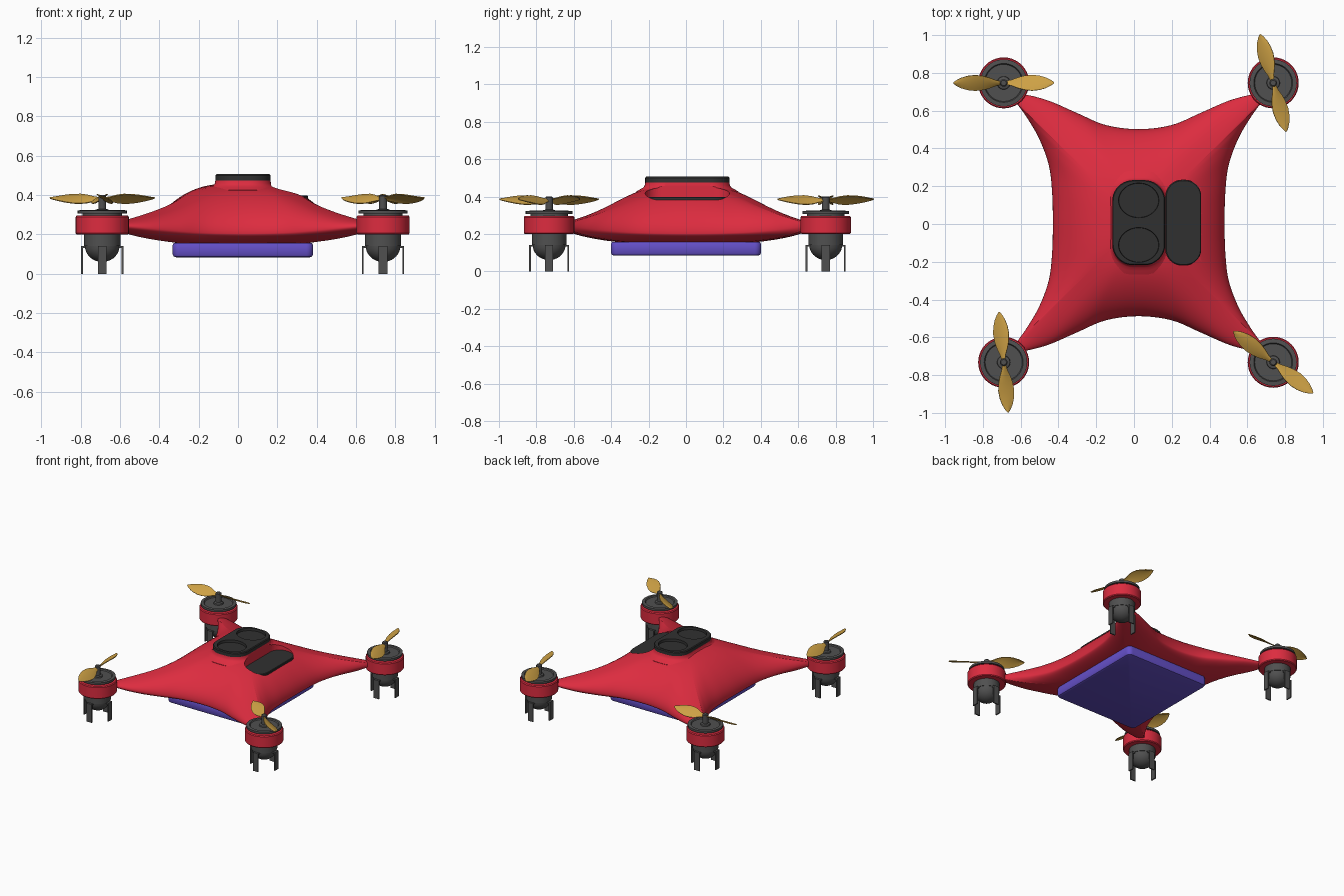
import bpy, math
from math import sin, cos, pi, radians
from mathutils import Vector

if "Cube" in bpy.data.objects:
    bpy.data.objects.remove(bpy.data.objects["Cube"])

CX, CY = 0.025, 0.007


def material(name, rgb):
    m = bpy.data.materials.new(name)
    m.diffuse_color = (*rgb, 1)
    m.use_nodes = True
    m.node_tree.nodes["Principled BSDF"].inputs["Base Color"].default_value = m.diffuse_color
    return m


RED = material("red_shell", (0.72, 0.025, 0.05))
GOLD = material("gold_blade", (0.62, 0.36, 0.06))
PURPLE = material("purple_plate", (0.13, 0.08, 0.58))
DARK = material("dark_trim", (0.03, 0.03, 0.03))
GREY = material("motor_grey", (0.08, 0.08, 0.08))


def make(name, verts, faces, mat):
    me = bpy.data.meshes.new(name)
    me.from_pydata(verts, [], faces)
    me.materials.append(mat)
    ob = bpy.data.objects.new(name, me)
    bpy.context.collection.objects.link(ob)
    return ob


def smooth(ob, angle=35):
    bpy.ops.object.select_all(action='DESELECT')
    ob.select_set(True)
    bpy.context.view_layer.objects.active = ob
    for m in list(ob.modifiers):
        bpy.ops.object.modifier_apply(modifier=m.name)
    bpy.ops.object.shade_smooth_by_angle(angle=radians(angle))
    return ob


def loft(name, rings, mat):
    """Skin counter-clockwise rings listed bottom to top, capped at both ends."""
    n = len(rings[0])
    faces = [tuple(reversed(range(n)))]
    for k in range(len(rings) - 1):
        for i in range(n):
            j = (i + 1) % n
            faces.append((k*n + i, k*n + j, (k+1)*n + j, (k+1)*n + i))
    faces.append(tuple(range((len(rings)-1)*n, len(rings)*n)))
    return make(name, [p for r in rings for p in r], faces, mat)


def lathe(name, profile, x, y, mat, n=40, sy=1.0):
    rings = [[(x + r*cos(2*pi*i/n), y + r*sy*sin(2*pi*i/n), z) for i in range(n)]
             for r, z in profile]
    return loft(name, rings, mat)


def slab(name, x, y, hx, hy, rad, levels, mat, seg=10):
    """Rounded rectangle lofted through (outset, z) levels."""
    rings = []
    for off, z in levels:
        ring = []
        for q, (sx, sy) in enumerate([(1, 1), (-1, 1), (-1, -1), (1, -1)]):
            for i in range(seg + 1):
                a = pi/2 * (q + i/seg)
                ring.append((x + sx*(hx - rad) + (rad + off)*cos(a),
                             y + sy*(hy - rad) + (rad + off)*sin(a), z))
        rings.append(ring)
    return loft(name, rings, mat)


def cut(ob, cutter):
    m = ob.modifiers.new("cut", 'BOOLEAN')
    m.operation = 'DIFFERENCE'
    m.object = cutter
    m.solver = 'EXACT'
    cutter.hide_render = True
    cutter.hide_set(True)


# Four-armed body: one quadrant of the outline, mirrored and splined
quad = [(.455, 0), (.458, .15), (.475, .3), (.525, .44), (.588, .55), (.635, .617),
        (.662, .652), (.65, .675), (.6, .678), (.475, .645), (.325, .58), (.175, .517), (0, .495)]
half = quad + [(-x, y) for x, y in reversed(quad[:-1])]
loop = [Vector(p) for p in half + [(x, -y) for x, y in reversed(half[1:-1])]]
outline = []
for i in range(len(loop)):
    a, b, c, d = (loop[(i + k) % len(loop)] for k in (-1, 0, 1, 2))
    for s in range(5):
        t = s / 5
        outline.append(0.5*(2*b + (c - a)*t + (2*a - 5*b + 4*c - d)*t*t + (3*b - a - 3*c + d)*t**3))


def body_ring(t, top):
    ring = []
    for p in outline:
        rho = p.length * t
        n = 4 + 8*max(0, p.length - .455)
        k = math.sqrt(max(0, 1 - t**n))
        mid = .187 + .055*(rho/.9)**2
        edge = .245 + .215/(1 + (rho/.52)**3) if top else .14 + .065*(rho/.9)**2
        ring.append((CX + p.x*t, CY + p.y*t, mid + (edge - mid)*k))
    return ring


N = 24
ts = [sin(pi/2 * i/N) for i in range(1, N + 1)]
body = loft("body_shell", [body_ring(t, False) for t in ts] +
            [body_ring(t, True) for t in reversed(ts[:-1])], RED)

# Raised collar under the top cap
collar = slab("cap_collar", CX, CY, .14, .225, .11,
              [(.05, .39), (.05, .425), (.03, .437), (.012, .447), (.003, .458), (0, .475)], RED)

# Side slot with its dark insert
slot = slab("slot_cutter", .262, CY, .094, .225, .085, [(0, .388), (0, .6)], DARK)
cut(body, slot)
cut(collar, slot)
smooth(body)
smooth(collar)
smooth(slab("slot_insert", .262, CY, .094, .225, .085, [(0, .33), (0, .394), (-.004, .398)], DARK))

# Top cap with two shallow oval dishes
cap = slab("top_cap", CX, CY, .14, .225, .11, [(0, .472), (0, .5), (-.005, .506)], DARK)
for i, dy in enumerate((-.118, .118)):
    cut(cap, lathe(f"dish_cutter_{i}", [(.105, .488), (.112, .55)], CX, CY + dy, DARK, sy=.86))
smooth(cap)

# Belly plate
smooth(slab("belly_plate", CX, 0, .357, .402, .035,
            [(-.016, .084), (-.006, .088), (0, .098), (0, .145), (-.006, .157)], PURPLE, 6))


def propeller(name, x, y, angle):
    # (radius, half chord, pitch) stations, two blades
    stations = [(.012, .011, 38), (.04, .018, 38), (.075, .034, 36), (.11, .044, 33), (.15, .047, 29),
                (.19, .041, 25), (.225, .029, 22), (.25, .015, 20), (.266, .002, 18)]
    verts, faces, M = [], [], 6
    for side in (0, pi):
        base = len(verts)
        a = angle + side
        for r, c, pitch in stations:
            for j in range(M + 1):
                s = 2*j/M - 1
                w = s*c*cos(radians(pitch))
                z = .38 - s*c*sin(radians(pitch)) + .004*(1 - s*s) + .05*r*r
                verts.append((x + r*cos(a) - w*sin(a), y + r*sin(a) + w*cos(a), z))
        for k in range(len(stations) - 1):
            for j in range(M):
                p = base + k*(M + 1) + j
                faces.append((p, p + M + 1, p + M + 2, p + 1))
    ob = make(name, verts, faces, GOLD)
    m = ob.modifiers.new("thickness", 'SOLIDIFY')
    m.thickness = .005
    m.offset = 0
    smooth(ob, 50)


def legs(name, x, y):
    # Four flat straps dropping to the ground, joined by a thin cross at the top
    verts, faces = [], []

    def box(q, r0, r1, hw, z0, z1):
        b = len(verts)
        c, s = cos(q*pi/2), sin(q*pi/2)
        for z in (z0, z1):
            for u, v in ((r0, -hw), (r1, -hw), (r1, hw), (r0, hw)):
                verts.append((x + u*c - v*s, y + u*s + v*c, z))
        for f in ((3, 2, 1, 0), (4, 5, 6, 7), (0, 1, 5, 4), (1, 2, 6, 5), (2, 3, 7, 6), (3, 0, 4, 7)):
            faces.append(tuple(b + i for i in f))
    for q in range(4):
        box(q, .098, .107, .022, 0, .142)
        box(q, .06, .098, .022, .132, .142)
    make(name, verts, faces, GREY)


# Four rotor pods
dome = [(.088*sin(a), .142 - .082*cos(a)) for a in [pi/2*i/9 for i in range(9)]]
dome[0] = (.004, .06)
pods = [("front_left", -.69, -.732, 95), ("front_right", .737, -.732, 142),
        ("back_left", -.69, .747, 0), ("back_right", .737, .747, 105)]
for tag, x, y, ang in pods:
    smooth(lathe(tag + "_pod_ring", [(.1, .2), (.13, .2), (.135, .206), (.135, .289),
                                     (.13, .296), (.09, .296)], x, y, RED))
    smooth(lathe(tag + "_motor", dome + [(.088, .142), (.092, .142), (.092, .205)], x, y, GREY))
    smooth(lathe(tag + "_rotor_disc", [(.1, .285), (.1, .306), (.125, .306), (.125, .322), (.103, .324),
                                       (.098, .316), (.035, .316), (.033, .326), (.02, .33),
                                       (.02, .395), (.014, .401)], x, y, GREY))
    propeller(tag + "_propeller", x, y, radians(ang))
    legs(tag + "_legs", x, y)
